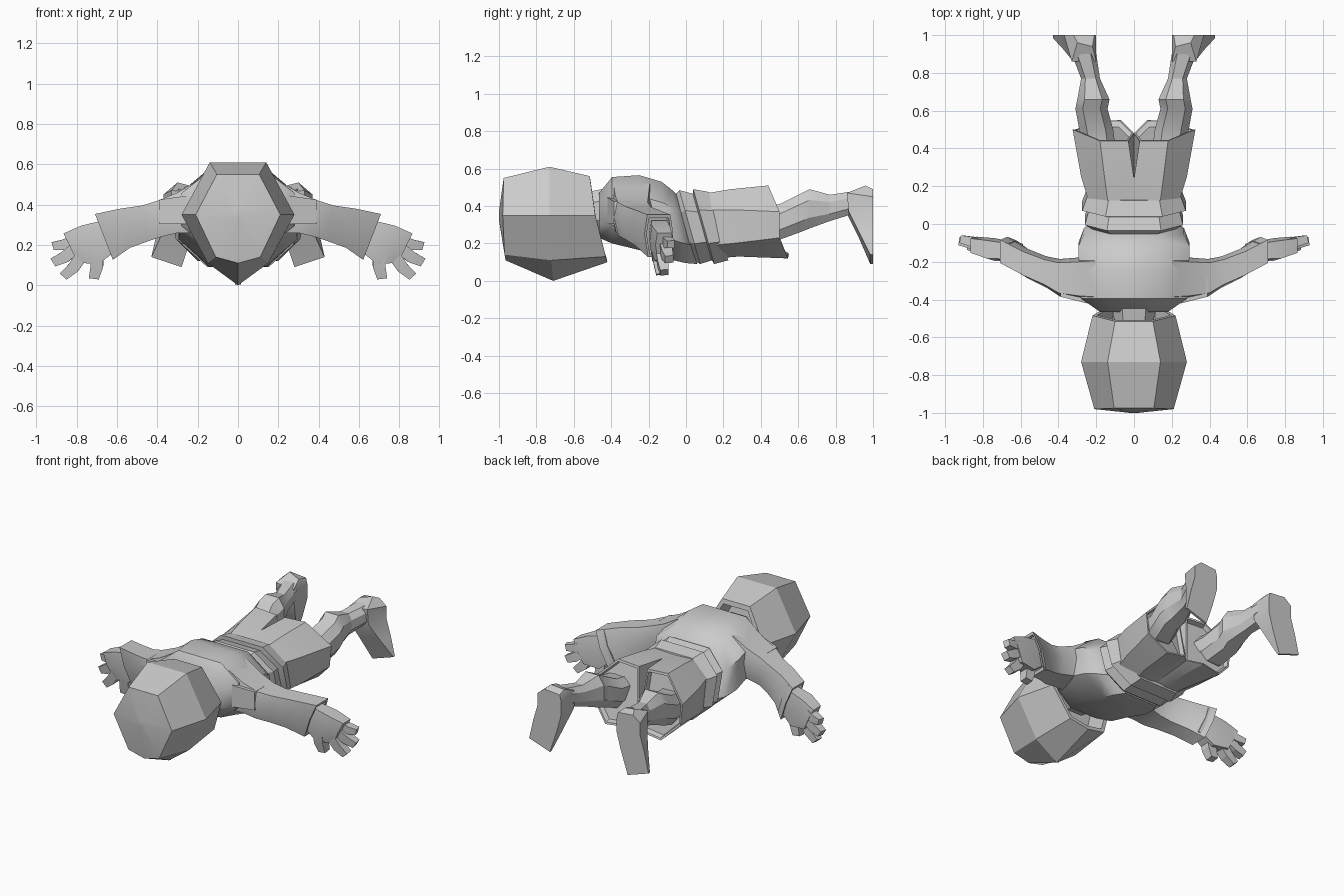
import bpy, bmesh
from math import sin, cos
from mathutils import Vector as V

if "Cube" in bpy.data.objects:
    bpy.data.objects.remove(bpy.data.objects["Cube"])


def loft(name, rings, mirror=False, smooth=0.5):
    """Skin a list of equal-length rings, cap both ends, optionally mirror in x."""
    bm = bmesh.new()
    loops = [[bm.verts.new(p) for p in r] for r in rings]
    n = len(loops[0])
    for a, b in zip(loops, loops[1:]):
        for i in range(n):
            j = (i + 1) % n
            bm.faces.new((a[i], a[j], b[j], b[i]))
    for end in (loops[0], loops[-1]):
        bm.faces.new(end)
    if mirror:
        geom = bmesh.ops.duplicate(bm, geom=bm.verts[:] + bm.edges[:] + bm.faces[:])["geom"]
        for v in [g for g in geom if isinstance(g, bmesh.types.BMVert)]:
            v.co.x *= -1
    bmesh.ops.recalc_face_normals(bm, faces=bm.faces[:])
    me = bpy.data.meshes.new(name)
    bm.to_mesh(me)
    bm.free()
    ob = bpy.data.objects.new(name, me)
    bpy.context.collection.objects.link(ob)
    bpy.context.view_layer.objects.active = ob
    ob.select_set(True)
    bpy.ops.object.shade_smooth_by_angle(angle=smooth)
    ob.select_set(False)
    return ob


OCT = [(1, .45), (.55, 1), (-.55, 1), (-1, .45), (-1, -.45), (-.55, -1), (.55, -1), (1, -.45)]
HEX = [(1, .1), (.8, 1), (-.8, 1), (-1, .1), (-.75, -1), (.75, -1)]
BOX = [(1, 1), (-1, 1), (-1, -1), (1, -1)]


def yring(y, cx, hx, z0, z1, shear=0.0, shape=OCT):
    """Ring across the y axis; shear moves its underside toward +y."""
    cz, hz = (z0 + z1) / 2, (z1 - z0) / 2
    return [V((cx + hx * a, y - shear * hz * b, cz + hz * b)) for a, b in shape]


def xring(c, hy, hz, tilt=0.0, shape=HEX):
    """Ring across the x axis, its top leaning outward by tilt."""
    up = V((sin(tilt), 0, cos(tilt)))
    return [V(c) + V((0, hy * a, 0)) + up * hz * b for a, b in shape]


def recess(ring, scale, depth):
    """Two extra rings that hollow out an open end."""
    c = sum(ring, V()) / len(ring)
    lip = [c + (p - c) * scale for p in ring]
    return [lip, [c + (p - c) * scale * .95 + V((0, depth, 0)) for p in ring]]


def sym(half):
    """Ring from right-hand points followed by one centre point."""
    return [V(p) for p in half] + [V((-p[0], p[1], p[2])) for p in reversed(half[:-1])]


# Head: faceted barrel with a keeled face underneath and a hollow back
front = sym([(.105, -.975, .55), (.21, -.98, .35), (.11, -.97, .14), (0, -.965, .11)])
middle = sym([(.14, -.73, .61), (.28, -.73, .35), (.15, -.72, .11), (0, -.71, 0)])
back = sym([(.10, -.515, .56), (.22, -.485, .35), (.13, -.43, .13), (0, -.42, .10)])
nose = [V((p.x * .1, -1, .35 + (p.z - .35) * .1)) for p in front]
loft("head", [nose, front, middle, back] + recess(back, .88, -.14), smooth=.3)

# Small nose ridge on the face
loft("nose", [yring(-.755, 0, .012, .03, .14, shape=BOX),
              yring(-.71, 0, .015, .004, .12, shape=BOX)], smooth=.2)

# Neck
loft("neck", [yring(-.55, 0, .10, .27, .47), yring(-.40, 0, .12, .25, .50)])

# Torso
loft("torso", [yring(-.465, 0, .18, .23, .47),
               yring(-.395, 0, .28, .20, .555),
               yring(-.25, 0, .29, .165, .565),
               yring(-.11, 0, .295, .115, .53, .1),
               yring(-.04, 0, .265, .095, .49, .2),
               yring(.01, 0, .21, .09, .455, .28)], smooth=.7)

# Waist bands, tilted and flared
loft("upper_waist_band", [yring(-.02, 0, .20, .12, .45, .28),
                          yring(.02, 0, .26, .09, .485, .28),
                          yring(.09, 0, .24, .11, .465, .28)], smooth=.3)
loft("lower_waist_band", [yring(.08, 0, .22, .13, .45, .28),
                          yring(.095, 0, .275, .09, .49, .28),
                          yring(.175, 0, .245, .11, .475, .28)], smooth=.3)

# Shorts: two halves that meet at the centre and part toward the hems
hem = [V(p) for p in ((.03, .44, .50), (.18, .44, .51), (.325, .50, .37), (.31, .50, .23),
                      (.20, .545, .12), (.07, .55, .14), (0, .48, .17))]
crotch = [V(p) for p in ((0, .24, .485), (.155, .24, .49), (.28, .25, .38), (.27, .25, .20),
                         (.16, .28, .13), (.05, .28, .13), (0, .28, .15))]
waist = [V(p) for p in ((0, .09, .46), (.135, .09, .465), (.24, .12, .38), (.24, .14, .19),
                        (.13, .16, .12), (.05, .16, .12), (0, .16, .12))]
loft("shorts", [waist, crotch, hem] + recess(hem, .93, -.03), mirror=True, smooth=.3)

# Legs
loft("leg", [yring(.42, .19, .09, .23, .40),
             yring(.50, .20, .09, .22, .41),
             yring(.61, .225, .085, .26, .465),
             yring(.66, .215, .085, .28, .49),
             yring(.77, .23, .05, .32, .46),
             yring(.90, .265, .065, .36, .48)], mirror=True, smooth=.4)

# Feet hang down from the heel to the toe
loft("foot", [[V(p) for p in ring] for ring in (
    ((.22, .94, .49), (.30, .96, .51), (.32, 1, .49), (.21, 1, .48)),
    ((.20, .86, .46), (.33, .86, .47), (.37, 1, .45), (.20, 1, .44)),
    ((.20, .865, .35), (.33, .87, .37), (.37, 1, .37), (.20, 1, .35)),
    ((.23, .92, .24), (.37, .92, .27), (.40, 1, .27), (.23, 1, .24)),
    ((.28, .985, .09), (.43, .985, .14), (.43, 1, .14), (.28, 1, .09)))],
    mirror=True, smooth=.4)

# Arms with a sleeve that ends in a tilted, hollow cuff
cuff = xring((.665, -.145, .24), .077, .122, .37)
mid = sum(cuff, V()) / len(cuff)
inner = [mid + (p - mid) * .85 for p in cuff]
loft("arm", [xring((.20, -.29, .39), .12, .13),
             xring((.30, -.29, .36), .112, .10),
             xring((.39, -.285, .33), .10, .09, .1),
             xring((.46, -.255, .307), .083, .09, .15),
             xring((.56, -.21, .283), .078, .10, .25), cuff, inner,
             [p + V((-.04, -.01, .02)) for p in inner]], mirror=True, smooth=.5)

# Shoulder pieces at the front of the sleeves
loft("shoulder", [xring((.25, -.35, .375), .07, .07, shape=BOX),
                  xring((.39, -.335, .365), .05, .06, shape=BOX)], mirror=True, smooth=.3)

# Hands: palm, three fingers and a thumb
loft("palm", [xring((.63, -.145, .25), .05, .08, .4),
              xring((.735, -.135, .20), .06, .105, .42),
              xring((.83, -.115, .185), .048, .08, .45)], mirror=True, smooth=.4)


def finger(name, a, b, r):
    """Tapered bent box between two points."""
    a, b = V(a), V(b)
    d = (b - a).normalized()
    v = d.cross(V((0, 1, 0))).normalized()
    w = d.cross(v)
    m = (a + b) / 2 - v * .008
    loft(name, [[c + (v * p + w * q) * s for p, q in BOX]
                for c, s in ((a, r), (m, r * .95), (b, r * .75))], mirror=True, smooth=.3)


finger("upper_finger", (.81, -.105, .225), (.915, -.08, .195), .027)
finger("middle_finger", (.81, -.11, .18), (.915, -.09, .115), .030)
finger("lower_finger", (.78, -.13, .14), (.865, -.115, .045), .030)
finger("thumb", (.70, -.15, .16), (.715, -.135, .035), .033)
